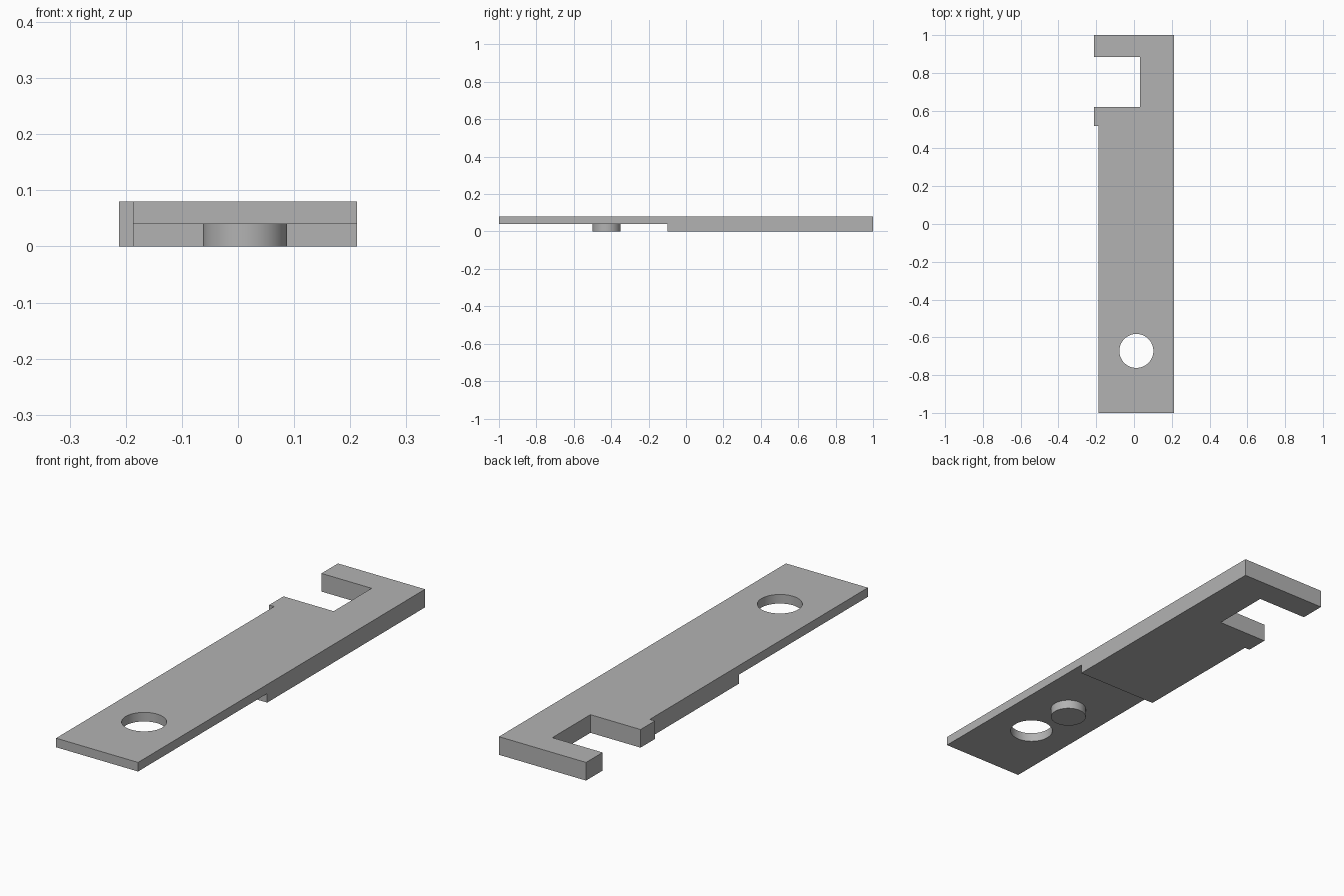
import bpy
import bmesh

if "Cube" in bpy.data.objects:
    bpy.data.objects.remove(bpy.data.objects["Cube"], do_unlink=True)

TOP, STEP = 0.08, 0.04        # overall thickness, underside step height
RIGHT, TIP, SIDE = 0.2125, -0.2125, -0.1875

grey = bpy.data.materials.new("plain grey")
grey.use_nodes = True
colour = (0.45, 0.45, 0.45, 1)
grey.diffuse_color = colour
grey.node_tree.nodes["Principled BSDF"].inputs["Base Color"].default_value = colour


def prism(name, outline, z0, z1):
    """Extrude a flat outline from z0 to z1."""
    bm = bmesh.new()
    base = bm.faces.new([bm.verts.new((x, y, z0)) for x, y in outline])
    extruded = bmesh.ops.extrude_face_region(bm, geom=[base])["geom"]
    verts = [v for v in extruded if isinstance(v, bmesh.types.BMVert)]
    bmesh.ops.translate(bm, vec=(0, 0, z1 - z0), verts=verts)
    bmesh.ops.recalc_face_normals(bm, faces=bm.faces)
    mesh = bpy.data.meshes.new(name)
    bm.to_mesh(mesh)
    bm.free()
    mesh.materials.append(grey)
    obj = bpy.data.objects.new(name, mesh)
    bpy.context.collection.objects.link(obj)
    return obj


def cylinder(name, x, y, radius, z0, z1):
    bpy.ops.mesh.primitive_cylinder_add(
        vertices=64, radius=radius, depth=z1 - z0, location=(x, y, (z0 + z1) / 2))
    obj = bpy.context.object
    obj.name = name
    obj.data.materials.append(grey)
    return obj


def select_only(obj):
    bpy.ops.object.select_all(action="DESELECT")
    obj.select_set(True)
    bpy.context.view_layer.objects.active = obj


def cut(target, cutter):
    """Subtract the cutter and remove it."""
    mod = target.modifiers.new("cut", "BOOLEAN")
    mod.operation = "DIFFERENCE"
    mod.solver = "EXACT"
    mod.object = cutter
    select_only(target)
    bpy.ops.object.modifier_apply(modifier=mod.name)
    bpy.data.objects.remove(cutter, do_unlink=True)


# Flat bar with the hook, side notch and small shoulder
latch_bar = prism("latch_bar", [
    (SIDE, -1), (RIGHT, -1), (RIGHT, 1), (TIP, 1), (TIP, 0.885), (0.0325, 0.885),
    (0.0325, 0.62), (TIP, 0.62), (TIP, 0.52), (SIDE, 0.52)], 0, TOP)

# Thin front half, relieved from below
cut(latch_bar, prism("underside_cutter",
                     [(-1, -2), (1, -2), (1, -0.1), (-1, -0.1)], -1, STEP))

# Round through hole
cut(latch_bar, cylinder("hole_cutter", 0.0125, -0.672, 0.09, -0.1, 0.2))

# Round peg under the thin half
peg = cylinder("peg", 0.0125, -0.425, 0.075, 0, STEP)

for part in (latch_bar, peg):
    select_only(part)
    bpy.ops.object.shade_smooth_by_angle()
